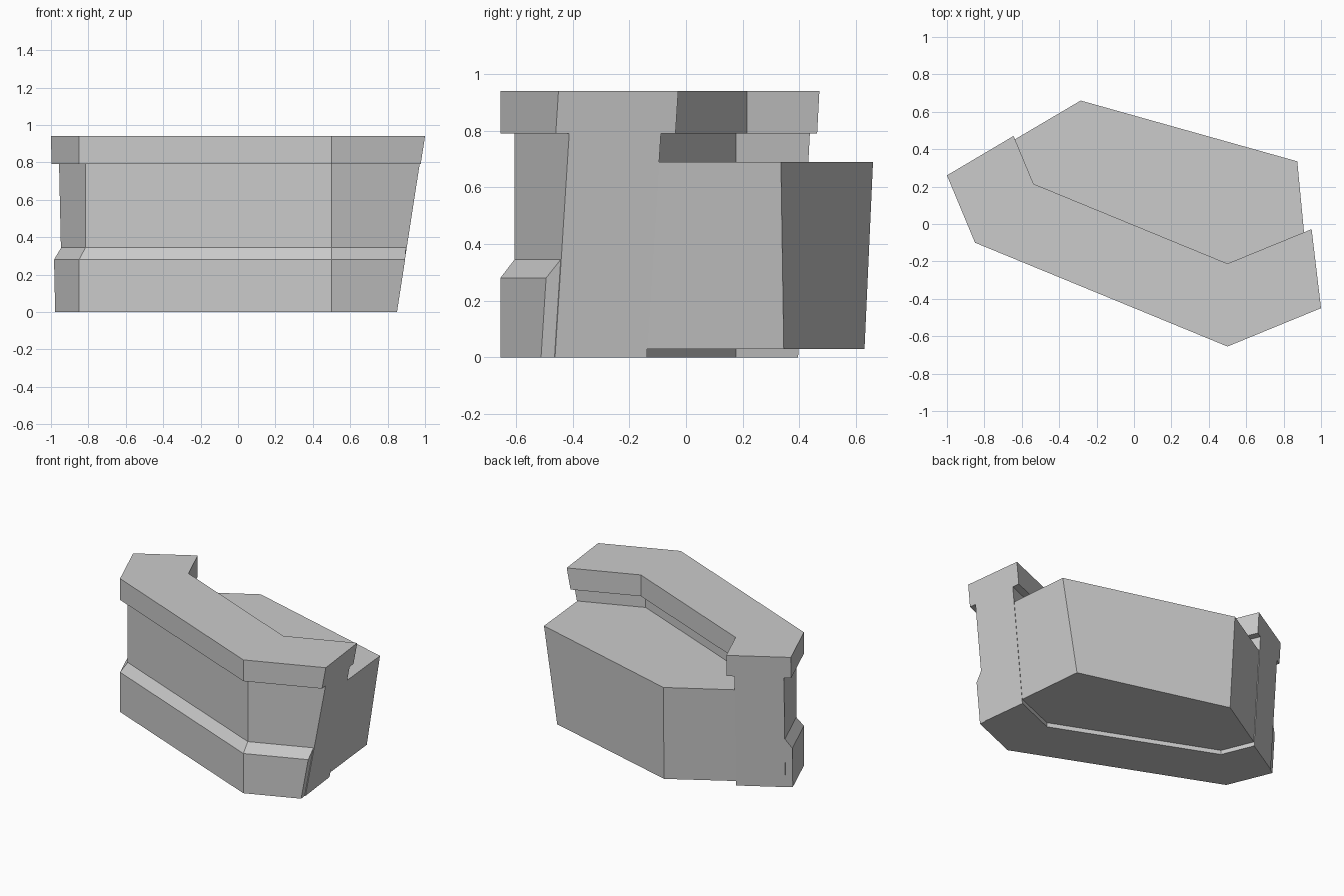
import bpy
import bmesh
from mathutils import Vector

cube = bpy.data.objects.get("Cube")
if cube:
    bpy.data.objects.remove(cube, do_unlink=True)

stone = bpy.data.materials.new("grey stone")
stone.use_nodes = True
GREY = (0.6, 0.6, 0.6, 1)
stone.diffuse_color = GREY
stone.node_tree.nodes["Principled BSDF"].inputs["Base Color"].default_value = GREY

TOP = 0.94
# Outer plan line of the bent wall, left to right as seen from the front
PATH = [Vector(p) for p in ((-1, 0.26), (-0.85, -0.10), (0.5, -0.655), (1, -0.45))]
DIRS = [(b - a).normalized() for a, b in zip(PATH, PATH[1:])]
# Slanted end cuts: plan direction of each cut, and lean per unit of height
END_CUTS = (Vector((0.355, 0.21)), Vector((-0.05, 0.42)))
LEANS = (-0.057, 0.167)


def cross_point(p, u, q, v):
    """Meeting point of two plan lines."""
    return p + u * ((q - p).cross(v) / u.cross(v))


def plan_line(offset, z, inset=0):
    """The wall line moved inward by offset, trimmed by the end cuts at z."""
    starts = [p + Vector((-d.y, d.x)) * offset for p, d in zip(PATH, DIRS)]
    ends = []
    for i, sign in ((0, 1), (-1, -1)):
        cut = PATH[i] + DIRS[i] * ((z - TOP) * LEANS[i] + sign * inset)
        ends.append(cross_point(starts[i], DIRS[i], cut, END_CUTS[i]))
    corners = [cross_point(starts[i], DIRS[i], starts[i + 1], DIRS[i + 1]) for i in (0, 1)]
    return [ends[0], *corners, ends[1]]


def loft(name, rings):
    """Closed solid through stacked (height, plan points) rings."""
    bm = bmesh.new()
    loops = [[bm.verts.new((p[0], p[1], z)) for p in pts] for z, pts in rings]
    for low, high in zip(loops, loops[1:]):
        for i in range(len(low)):
            j = (i + 1) % len(low)
            bm.faces.new((low[i], low[j], high[j], high[i]))
    bm.faces.new(loops[0][::-1])
    bm.faces.new(loops[-1])
    bmesh.ops.recalc_face_normals(bm, faces=bm.faces)
    mesh = bpy.data.meshes.new(name)
    bm.to_mesh(mesh)
    bm.free()
    mesh.materials.append(stone)
    obj = bpy.data.objects.new(name, mesh)
    bpy.context.collection.objects.link(obj)


def wall_part(name, levels, inset=0):
    """Part of the bent wall from (height, outer offset, inner offset) levels."""
    loft(name, [(z, plan_line(outer, z, inset) + plan_line(inner, z, inset)[::-1])
                for z, outer, inner in levels])


# Front wall, its overhanging top slab and the bevelled footing
FACE, BACK, SLAB_BACK = 0.046, 0.36, 0.41
wall_part("front_wall", [(0, FACE, BACK), (0.79, FACE, BACK)])
wall_part("top_slab", [(0.79, 0, SLAB_BACK), (TOP, 0, SLAB_BACK)])
wall_part("footing", [(0, 0, 0.1), (0.28, 0, 0.1), (0.345, FACE, 0.1)], inset=0.005)

# Rear block tucked into the back of the wall
BACK_CORNERS = {0.03: [(0.763, 0.345), (-0.27, 0.63)],
                0.69: [(0.873, 0.335), (-0.285, 0.66)]}
loft("rear_block", [(z, plan_line(0.3, z, 0.005) + pts) for z, pts in BACK_CORNERS.items()])
